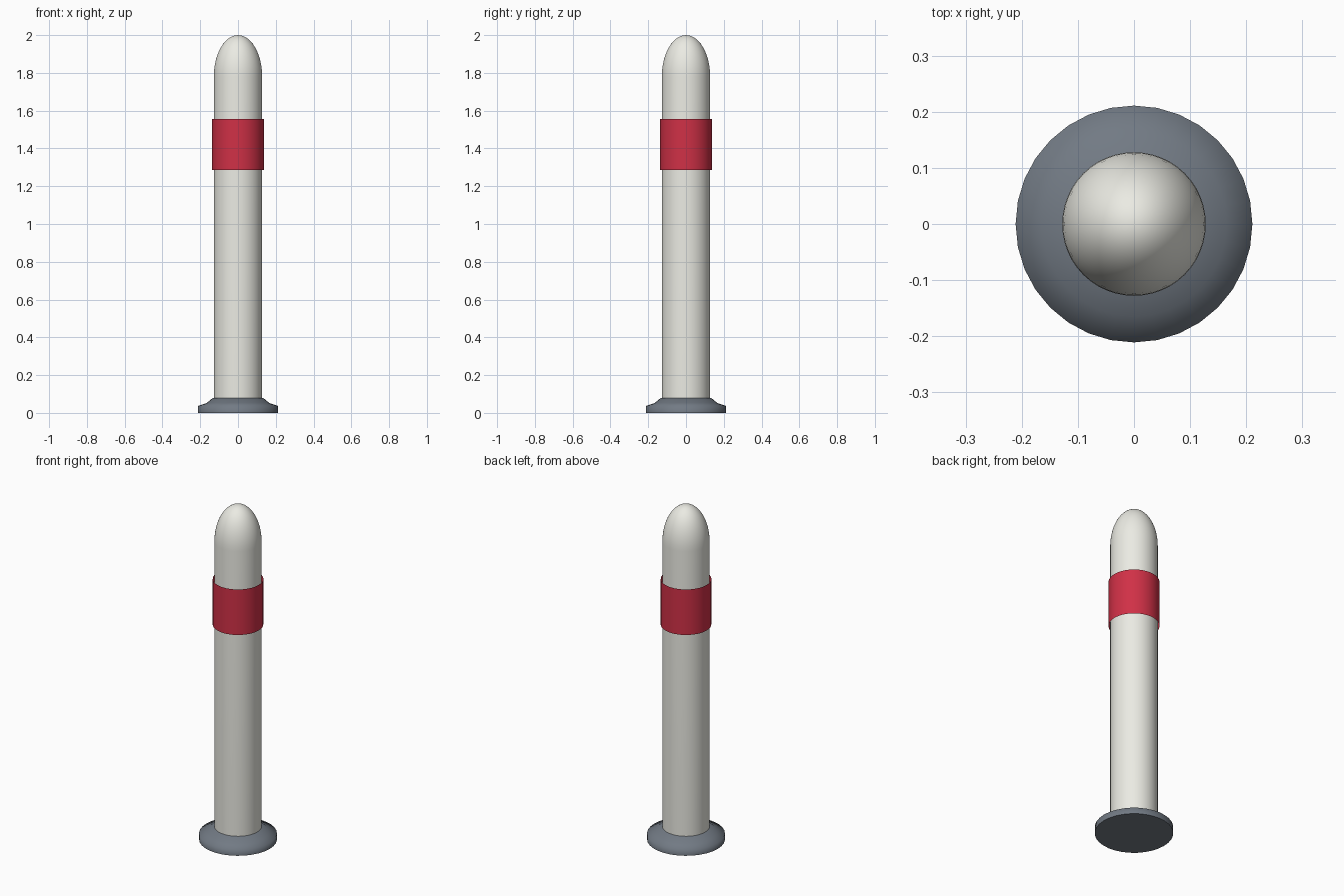
import bpy, bmesh, math

if "Cube" in bpy.data.objects:
    bpy.data.objects.remove(bpy.data.objects["Cube"])


def material(name, rgb):
    m = bpy.data.materials.new(name)
    m.diffuse_color = (*rgb, 1)
    m.use_nodes = True
    m.node_tree.nodes["Principled BSDF"].inputs["Base Color"].default_value = m.diffuse_color
    return m


def lathe(name, profile, sides, mat, smooth=35):
    """Spin a (radius, z) profile around the z axis."""
    bm = bmesh.new()
    vs = [bm.verts.new((r, 0, z)) for r, z in profile]
    edges = [bm.edges.new(p) for p in zip(vs, vs[1:])]
    bmesh.ops.spin(bm, geom=vs + edges, cent=(0, 0, 0), axis=(0, 0, 1),
                   angle=2 * math.pi, steps=sides, use_duplicate=False)
    bmesh.ops.remove_doubles(bm, verts=bm.verts, dist=1e-5)
    bmesh.ops.recalc_face_normals(bm, faces=bm.faces)
    me = bpy.data.meshes.new(name)
    bm.to_mesh(me)
    bm.free()
    me.materials.append(mat)
    ob = bpy.data.objects.new(name, me)
    bpy.context.collection.objects.link(ob)
    bpy.ops.object.select_all(action='DESELECT')
    ob.select_set(True)
    bpy.context.view_layer.objects.active = ob
    bpy.ops.object.shade_smooth_by_angle(angle=math.radians(smooth))
    return ob


white = material("off_white", (0.83, 0.83, 0.77))
red = material("red", (0.63, 0.03, 0.062))
slate = material("slate", (0.168, 0.195, 0.231))

# Flared foot, softly shaded over its rim
lathe("base_flange", [(0, 0), (0.211, 0), (0.211, 0.037), (0.165, 0.053),
                      (0.135, 0.078), (0, 0.078)], 32, slate, smooth=80)

# Post with elongated domed cap
R, Z0, H, N = 0.128, 1.78, 0.22, 12
dome = [(R * math.cos(a), Z0 + H * math.sin(a))
        for a in (math.pi / 2 * i / N for i in range(N))]
lathe("post", [(0, 0.06), (R, 0.06)] + dome + [(0, Z0 + H)], 48, white)

# Reflective sleeve around the post, open at both ends
lathe("band", [(0.137, 1.285), (0.137, 1.557)], 48, red)
